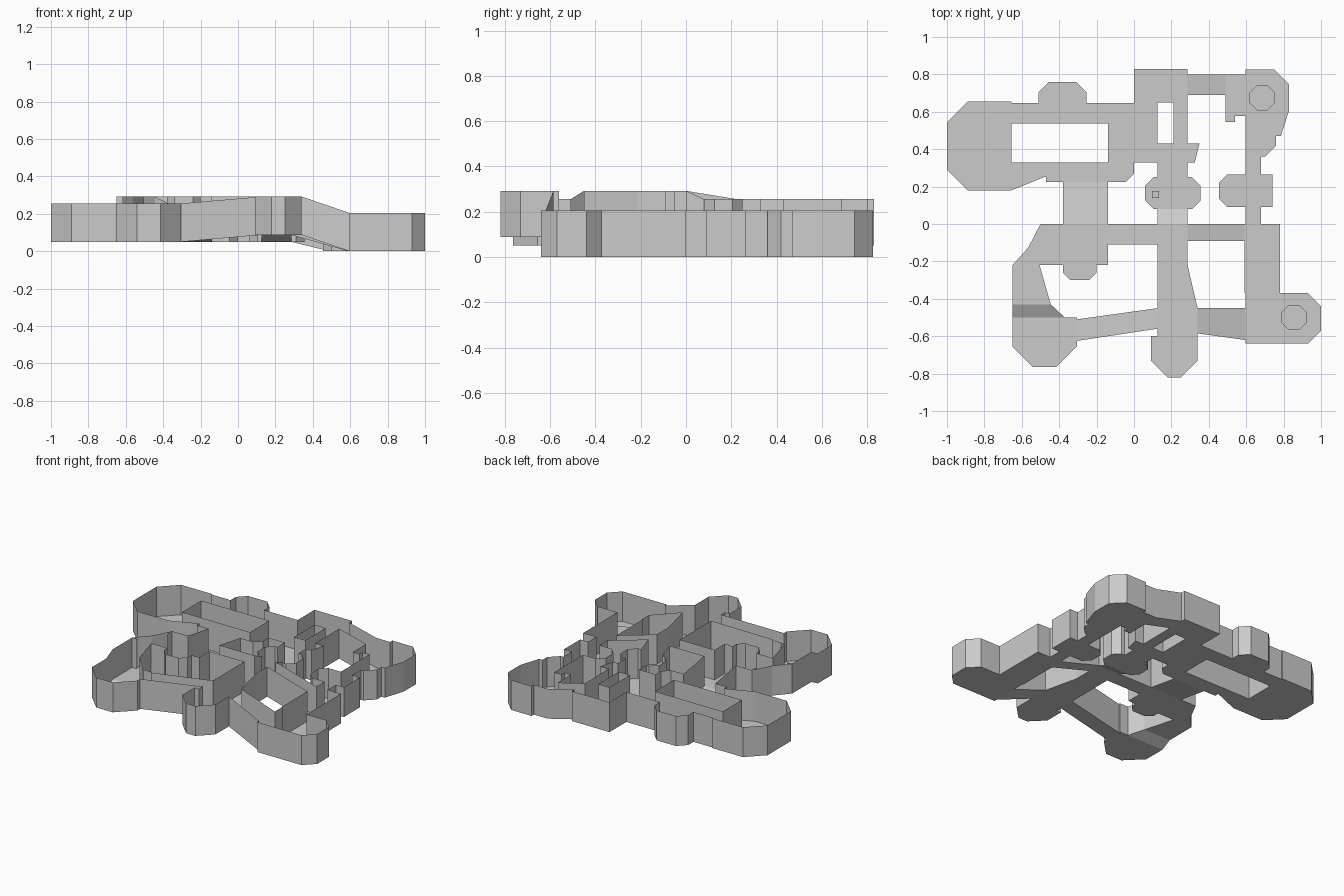
import bpy, math

if "Cube" in bpy.data.objects:
    bpy.data.objects.remove(bpy.data.objects["Cube"])

WALL = 0.205
HIGH, LOW, GROUND = 0.087, 0.05, 0.0
pieces = []          # (name, convex counter-clockwise outline, height function)


def poly(name, pts, z, axis=None):
    """Convex floor; z is a height, or a (start, end) pair sloping along axis 0 or 1."""
    if axis is None:
        fn = lambda p: z
    else:
        lo, hi = min(p[axis] for p in pts), max(p[axis] for p in pts)
        fn = lambda p: z[0] + (z[1] - z[0]) * (p[axis] - lo) / (hi - lo)
    pieces.append((name, pts, fn))


def room(name, x0, x1, y0, y1, z, cut=0, corners="", axis=None):
    """Rectangular floor with the named corners chamfered."""
    pts = []
    for tag, x, y, sx, sy in (("sw", x0, y0, 1, 1), ("se", x1, y0, -1, 1),
                              ("ne", x1, y1, -1, -1), ("nw", x0, y1, 1, -1)):
        if tag in corners:
            pair = [(x, y + sy * cut), (x + sx * cut, y)]
            pts += pair if sx == sy else pair[::-1]
        else:
            pts.append((x, y))
    poly(name, pts, z, axis)


# North-west rooms
room("west_room", -1, -.655, .18, .655, LOW, .11, "sw nw")
room("north_west_hall", -.655, 0, .537, .647, LOW)
room("north_alcove", -.51, -.255, .647, .76, LOW, .055, "nw ne")
poly("hall_entry", [(-.655, .18), (-.47, .255), (-.47, .33), (-.655, .33)], LOW)
room("south_west_hall", -.47, 0, .225, .33, LOW, .045, "se")
room("middle_room", -.14, 0, .33, .537, LOW)

# North gallery and centre
room("north_room", 0, .285, .65, .83, LOW)
room("gallery_west", 0, .125, .33, .65, LOW)
room("gallery_east", .21, .285, .43, .65, LOW)
poly("gallery_south", [(.125, .33), (.325, .33), (.35, .43), (.125, .43)], LOW)
room("gallery_neck", .125, .285, .25, .33, LOW)
room("centre_room", .06, .355, .08, .25, LOW, .045, "sw se ne nw")
room("centre_ramp", .125, .285, 0, .08, (HIGH, LOW), axis=1)
room("west_ramp", -.38, -.14, 0, .225, (HIGH, LOW), axis=1)

# East wing
room("north_east_ramp", .285, .49, .69, .8, (LOW, GROUND), axis=0)
room("entry_west", .49, .54, .545, .8, GROUND)
room("entry_east", .54, .595, .577, .8, GROUND)
room("north_east_room", .595, .83, .61, .825, GROUND, .08, "ne")
poly("east_taper", [(.595, .47), (.785, .47), (.83, .61), (.595, .61)], GROUND)
room("east_bend", .595, .76, .36, .47, GROUND, .06, "se")
room("east_spine", .595, .68, 0, .36, GROUND)
room("niche_west", .455, .595, .09, .265, GROUND, .045, "sw nw")
room("niche_east", .68, .74, .09, .265, GROUND)
room("south_east_hall", .59, .78, -.37, 0, GROUND)
room("south_east_room", .595, 1, -.64, -.37, GROUND, .07, "se ne")
room("east_ramp", .285, .59, -.09, 0, (HIGH, GROUND), axis=0)
poly("south_east_ramp", [(.34, -.585), (.595, -.62), (.595, -.45), (.34, -.45)],
     (HIGH, GROUND), 0)

# South rooms
room("south_corridor", .125, .285, -.215, 0, HIGH)
poly("south_taper", [(.125, -.45), (.34, -.45), (.285, -.215), (.125, -.215)], HIGH)
room("south_crossing", .125, .34, -.6, -.45, HIGH)
room("south_room", .09, .34, -.82, -.6, HIGH, .09, "sw se")
room("cross_corridor", -.14, .125, -.11, 0, HIGH)
room("cross_hall", -.5, -.14, -.22, 0, HIGH)
room("hall_alcove", -.38, -.2, -.3, -.22, HIGH, .04, "sw se")
poly("hall_corner", [(-.65, -.22), (-.5, -.22), (-.5, 0), (-.565, -.125)], HIGH)
poly("west_passage", [(-.65, -.43), (-.445, -.43), (-.505, -.22), (-.65, -.22)], HIGH)
poly("south_west_ramp", [(-.65, -.5), (-.37, -.5), (-.445, -.43), (-.65, -.43)], (LOW, HIGH), 1)
room("south_west_room", -.65, -.305, -.765, -.5, LOW, .11, "sw se")
poly("south_ramp", [(-.305, -.625), (.125, -.56), (.125, -.45), (-.305, -.51)], (LOW, HIGH), 0)


def edges(pts):
    return list(zip(pts, pts[1:] + pts[:1]))


def side(a, b, p):
    """Signed distance of p to the left of line ab."""
    dx, dy = b[0] - a[0], b[1] - a[1]
    return (dx * (p[1] - a[1]) - dy * (p[0] - a[0])) / math.hypot(dx, dy)


def lerp(a, b, t):
    return a[0] + (b[0] - a[0]) * t, a[1] + (b[1] - a[1]) * t


def wall_runs(a, b, others):
    """Parts of edge ab that no other floor adjoins."""
    ts = {0.0, 1.0}
    for pts in others:
        for c, d in edges(pts):
            s0, s1 = side(c, d, a), side(c, d, b)
            if s0 * s1 < 0:
                ts.add(s0 / (s0 - s1))
    ts, runs = sorted(ts), []
    length = math.dist(a, b)
    ox, oy = .004 * (b[1] - a[1]) / length, -.004 * (b[0] - a[0]) / length
    for t0, t1 in zip(ts, ts[1:]):
        mx, my = lerp(a, b, (t0 + t1) / 2)
        probe = (mx + ox, my + oy)
        if (t1 - t0) * length < 1e-4:
            continue
        if any(all(side(c, d, probe) > -1e-6 for c, d in edges(pts)) for pts in others):
            continue
        if runs and abs(runs[-1][1] - t0) < 1e-3:
            runs[-1][1] = t1
        else:
            runs.append([t0, t1])
    return runs


def make_object(name, verts, faces):
    mesh = bpy.data.meshes.new(name)
    mesh.from_pydata(verts, [], faces)
    obj = bpy.data.objects.new(name, mesh)
    bpy.context.collection.objects.link(obj)


# Each floor gets upright walls wherever it has no neighbour
for name, pts, fn in pieces:
    others = [q for n, q, f in pieces if n != name]
    verts = [(*p, fn(p)) for p in pts]
    faces = [list(range(len(pts)))]
    for a, b in edges(pts):
        for t0, t1 in wall_runs(a, b, others):
            p, q, k = lerp(a, b, t0), lerp(a, b, t1), len(verts)
            verts += [(*q, fn(q)), (*p, fn(p)), (*p, fn(p) + WALL), (*q, fn(q) + WALL)]
            faces.append([k, k + 1, k + 2, k + 3])
    make_object(name, verts, faces)


def pad(name, x, y, z, r, h, sides=8):
    """Thin raised pad on a floor."""
    ring = [(x + r * math.cos(math.tau * (i + .5) / sides),
             y + r * math.sin(math.tau * (i + .5) / sides)) for i in range(sides)]
    verts = [(*p, z + d) for d in (0, h) for p in ring]
    faces = [list(range(sides, 2 * sides))]
    faces += [[i, (i + 1) % sides, (i + 1) % sides + sides, i + sides] for i in range(sides)]
    make_object(name, verts, faces)


# Octagonal pads and the small block in the centre room
pad("north_east_pad", .685, .675, GROUND, .073, .01)
pad("south_east_pad", .855, -.5, GROUND, .073, .01)
pad("west_pad", -.82, .42, LOW, .073, .004)
pad("south_west_pad", -.51, -.625, LOW, .073, .004)
pad("centre_block", .115, .158, LOW, .025, .04, 4)
